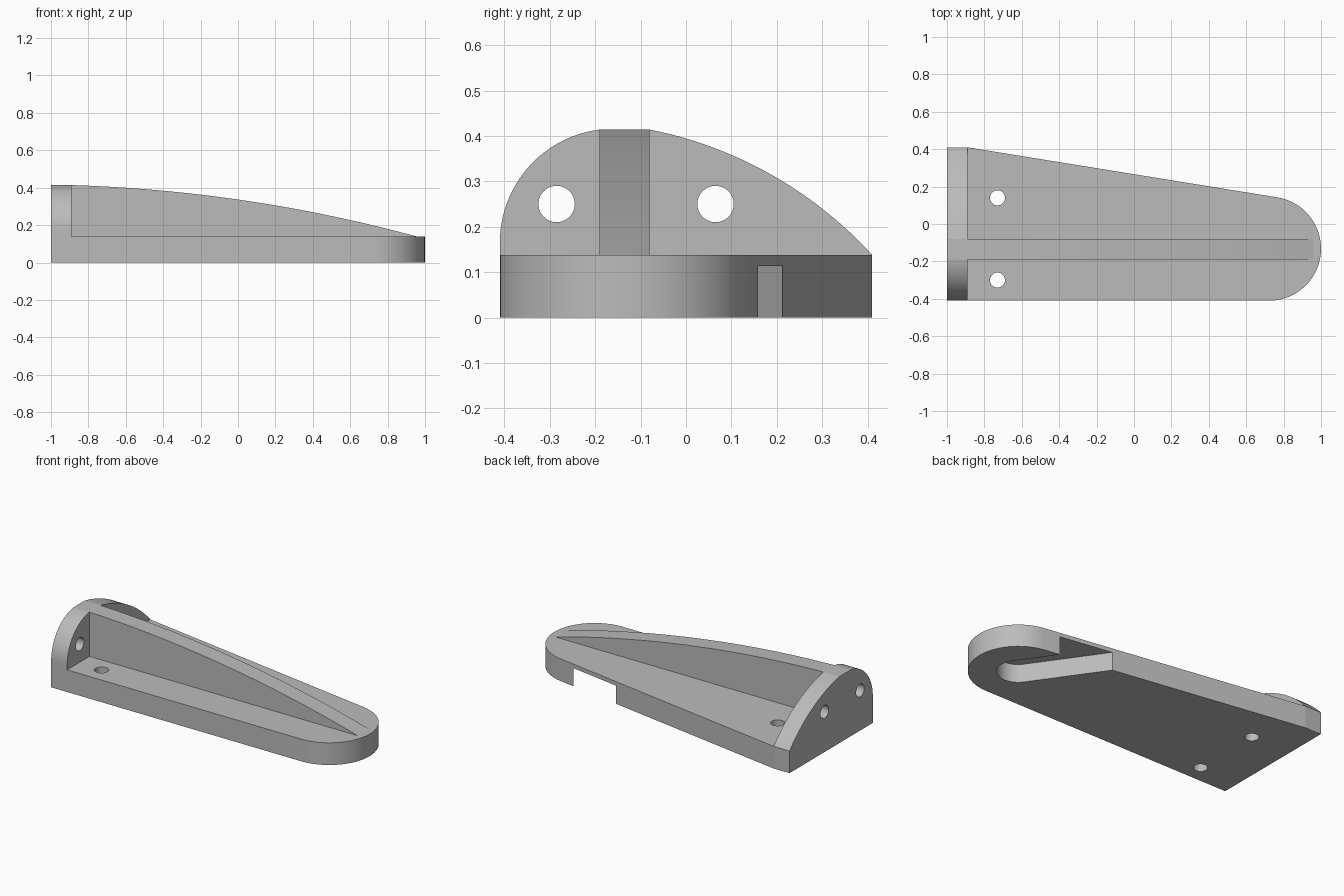
import bpy, bmesh, math
from mathutils import Vector, Matrix

cube = bpy.data.objects.get("Cube")
if cube:
    bpy.data.objects.remove(cube, do_unlink=True)

grey = bpy.data.materials.new("plain grey")
grey.use_nodes = True
grey.diffuse_color = (0.5, 0.5, 0.5, 1)
grey.node_tree.nodes["Principled BSDF"].inputs["Base Color"].default_value = grey.diffuse_color

BASE_TOP, TOP = 0.138, 0.414
PLATE_IN = -0.89
RIB_Y = (-0.19, -0.08)
END, END_R = Vector((0.722, -0.132)), 0.278


def arc(a, b, sagitta, n=24):
    """Circular arc from a to b, bulging to the left of the chord."""
    a, b = Vector(a), Vector(b)
    half, d = (b - a).length / 2, (b - a).normalized()
    normal = Vector((-d.y, d.x))
    r = (half ** 2 + sagitta ** 2) / (2 * sagitta)
    centre = (a + b) / 2 - normal * (r - sagitta)
    t = math.asin(half / r)
    return [centre + r * (d * math.sin(k) + normal * math.cos(k))
            for k in (-t + 2 * t * i / n for i in range(n + 1))]


def sweep(centre, r, start, stop, n=32):
    return [Vector(centre) + r * Vector((math.cos(k), math.sin(k)))
            for k in (start + (stop - start) * i / n for i in range(n + 1))]


def prism(name, profile, axis, lo, hi):
    """Extrude a 2D profile along the named axis between lo and hi."""
    place = {"x": lambda p, h: (h, p[0], p[1]),
             "y": lambda p, h: (p[0], h, p[1]),
             "z": lambda p, h: (p[0], p[1], h)}[axis]
    bm = bmesh.new()
    face = bm.faces.new([bm.verts.new(place(p, lo)) for p in profile])
    new = bmesh.ops.extrude_face_region(bm, geom=[face])["geom"]
    shift = Vector(place((0, 0), hi - lo))
    bmesh.ops.translate(bm, vec=shift, verts=[v for v in new if isinstance(v, bmesh.types.BMVert)])
    bmesh.ops.recalc_face_normals(bm, faces=bm.faces)
    mesh = bpy.data.meshes.new(name)
    bm.to_mesh(mesh)
    bm.free()
    mesh.materials.append(grey)
    obj = bpy.data.objects.new(name, mesh)
    bpy.context.collection.objects.link(obj)
    return obj


def activate(obj):
    bpy.ops.object.select_all(action="DESELECT")
    obj.select_set(True)
    bpy.context.view_layer.objects.active = obj


def cut(obj, cutter):
    cutter.hide_render = True
    mod = obj.modifiers.new("cut", "BOOLEAN")
    mod.operation, mod.solver, mod.object = "DIFFERENCE", "EXACT", cutter
    activate(obj)
    bpy.ops.object.modifier_apply(modifier=mod.name)
    bpy.data.objects.remove(cutter, do_unlink=True)


def hole(obj, centre, axis, lo, hi):
    cut(obj, prism("hole_cutter", sweep(centre, 0.04, 0, math.tau, 64)[:-1], axis, lo, hi))


# Base: tapered plate with a round end
tangent = math.radians(80.8)
base = prism("base_plate",
             [(-1, 0.41), (-1, -0.41)] + sweep(END, END_R, -math.pi / 2, tangent)
             + [(PLATE_IN, 0.41)], "z", 0, BASE_TOP)

# Slanted blind slot under the round end, open on the back side
angle = math.radians(125)
slot = sweep(END, 0.12, angle + math.pi / 2, angle + 1.5 * math.pi)
away = Vector((math.cos(angle), math.sin(angle)))
slot += [slot[-1] + away, slot[0] + away]
cut(base, prism("slot_cutter", slot, "z", -0.1, 0.113))
for y in (-0.3, 0.14):
    hole(base, (-0.73, y), "z", -0.1, 0.3)

# Upright end plate with two curved shoulders and screw holes
end_plate = prism("end_plate",
                  [(-0.41, BASE_TOP)] + arc((-0.41, 0.165), (RIB_Y[0], TOP), 0.063)
                  + arc((RIB_Y[1], TOP), (0.41, BASE_TOP), 0.045),
                  "x", -1, PLATE_IN)
for y in (-0.285, 0.065):
    hole(end_plate, (y, 0.25), "x", -1.2, -0.7)

# Curved stiffening rib along the base
rib = prism("rib", arc((PLATE_IN, TOP), (0.96, BASE_TOP), 0.055, 32)
            + [(0.9, 0.12), (PLATE_IN, 0.12)], "y", *RIB_Y)

for part in (base, end_plate, rib):
    activate(part)
    bpy.ops.object.shade_smooth_by_angle(angle=math.radians(8))
